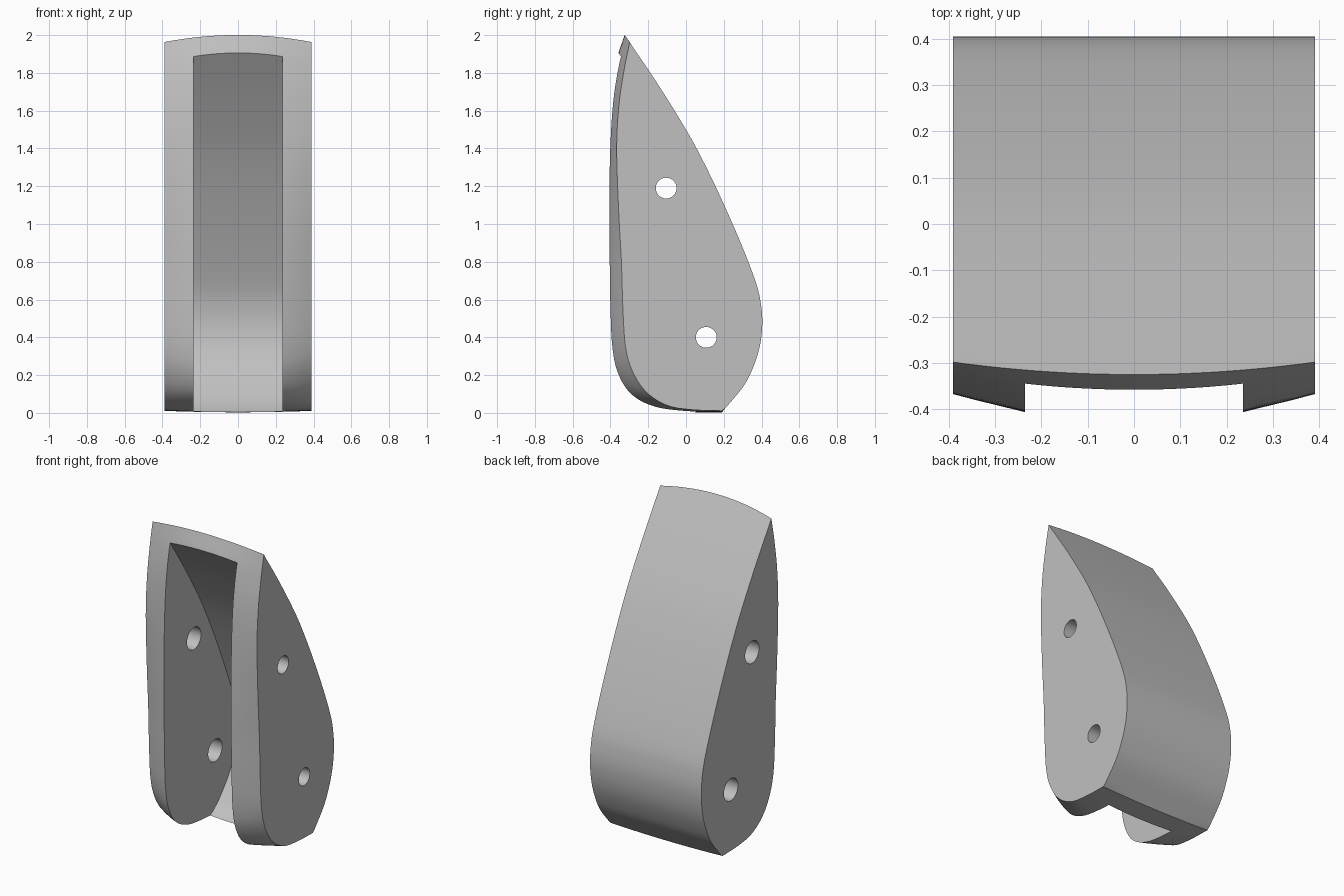
import bpy, bmesh
from mathutils import Vector

cube = bpy.data.objects.get("Cube")
if cube:
    bpy.data.objects.remove(cube, do_unlink=True)

HALF, SLOT, WALL = 0.39, 0.235, 0.08

grey = bpy.data.materials.new("light_grey")
grey.use_nodes = True
COLOUR = (0.53, 0.53, 0.53, 1)
grey.diffuse_color = COLOUR
grey.node_tree.nodes["Principled BSDF"].inputs["Base Color"].default_value = COLOUR


def spline(points, steps=6):
    """Smooth curve through 2D points."""
    p = [Vector(q) for q in points]
    p = [2 * p[0] - p[1]] + p + [2 * p[-1] - p[-2]]
    out = []
    for a, b, c, d in zip(p, p[1:], p[2:], p[3:]):
        for i in range(steps):
            t = i / steps
            out.append(b + (c - a) * t / 2 + (a - 2.5 * b + 2 * c - d / 2) * t * t
                       + (1.5 * (b - c) + (d - a) / 2) * t ** 3)
    return out + [p[-2]]


def loft(name, rings):
    """Solid through equal rings given as (x, [(y, z), ...])."""
    bm = bmesh.new()
    loops = [[bm.verts.new((x, q[0], q[1])) for q in ring] for x, ring in rings]
    n = len(loops[0])
    for a, b in zip(loops, loops[1:]):
        for i in range(n):
            j = (i + 1) % n
            bm.faces.new((a[i], a[j], b[j], b[i]))
    bm.faces.new(loops[0])
    bm.faces.new(loops[-1])
    bmesh.ops.recalc_face_normals(bm, faces=bm.faces)
    mesh = bpy.data.meshes.new(name)
    bm.to_mesh(mesh)
    bm.free()
    mesh.materials.append(grey)
    obj = bpy.data.objects.new(name, mesh)
    bpy.context.collection.objects.link(obj)
    return obj


# Side profiles: rounded back, front at the slot edge, front at the outer edge
back = spline([(-.325, 2), (-.16, 1.757), (0, 1.5), (.1, 1.315), (.2, 1.105),
               (.3, .875), (.37, .69), (.396, .58), (.404, .47), (.39, .35),
               (.355, .24), (.3, .135), (.19, .004)])
front_inner = spline([(-.315, 1.987), (-.353, 1.85), (-.385, 1.65), (-.401, 1.4),
                      (-.406, 1.1), (-.404, .8), (-.4, .55), (-.39, .35),
                      (-.36, .21), (-.29, .1), (-.17, .035), (0, .01), (.19, .006)])
front_outer = spline([(-.298, 1.963), (-.327, 1.82), (-.355, 1.63), (-.367, 1.4),
                      (-.357, 1.08), (-.342, .8), (-.334, .55), (-.32, .35),
                      (-.283, .22), (-.21, .11), (-.1, .04), (.03, .017), (.19, .011)])


# Body with a crowned front
def section(x):
    t = ((x / HALF) ** 2 - (SLOT / HALF) ** 2) / (1 - (SLOT / HALF) ** 2)
    front = [a.lerp(b, t) for a, b in zip(front_inner, front_outer)]
    rest = [q for q in back if q.y < front[0].y - 0.01 and q.y > front[-1].y + 0.01]
    return front, rest


stations = [HALF * i / 12 for i in range(-12, 13)]
count = min(len(section(x)[1]) for x in stations)
body = loft("bracket_body", [(x, section(x)[0] + section(x)[1][-count:][::-1])
                             for x in stations])

# Slot follows the back at a constant wall thickness
inner = []
for a, b in zip(back, back[1:]):
    d = (b - a).normalized()
    inner.append((a + b) / 2 + Vector((d.y, -d.x)) * WALL)
inner += [Vector((.085, .024)), Vector((.035, -.004)), Vector((-.03, -.05)),
          Vector((-.6, -.05)), Vector((-.6, inner[0].y))]
cutters = [loft("slot_cutter", [(-SLOT, inner), (SLOT, inner)])]

# Bolt holes, wider through the right wall
for y, z in ((-.105, 1.19), (.107, .4)):
    for side, radius in ((-1, .07), (1, .055)):
        bpy.ops.mesh.primitive_cylinder_add(vertices=48, radius=radius, depth=0.3,
                                            location=(side * 0.31, y, z),
                                            rotation=(0, 1.570796, 0))
        hole = bpy.context.object
        hole.name = "hole_cutter"
        hole.data.materials.append(grey)
        cutters.append(hole)

bpy.ops.object.select_all(action="DESELECT")
bpy.context.view_layer.objects.active = body
body.select_set(True)
for cutter in cutters:
    cutter.hide_render = True
    mod = body.modifiers.new("cut", "BOOLEAN")
    mod.operation, mod.solver, mod.object = "DIFFERENCE", "EXACT", cutter
    bpy.ops.object.modifier_apply(modifier=mod.name)
    bpy.data.objects.remove(cutter, do_unlink=True)

bpy.ops.object.shade_smooth_by_angle(angle=0.52)
